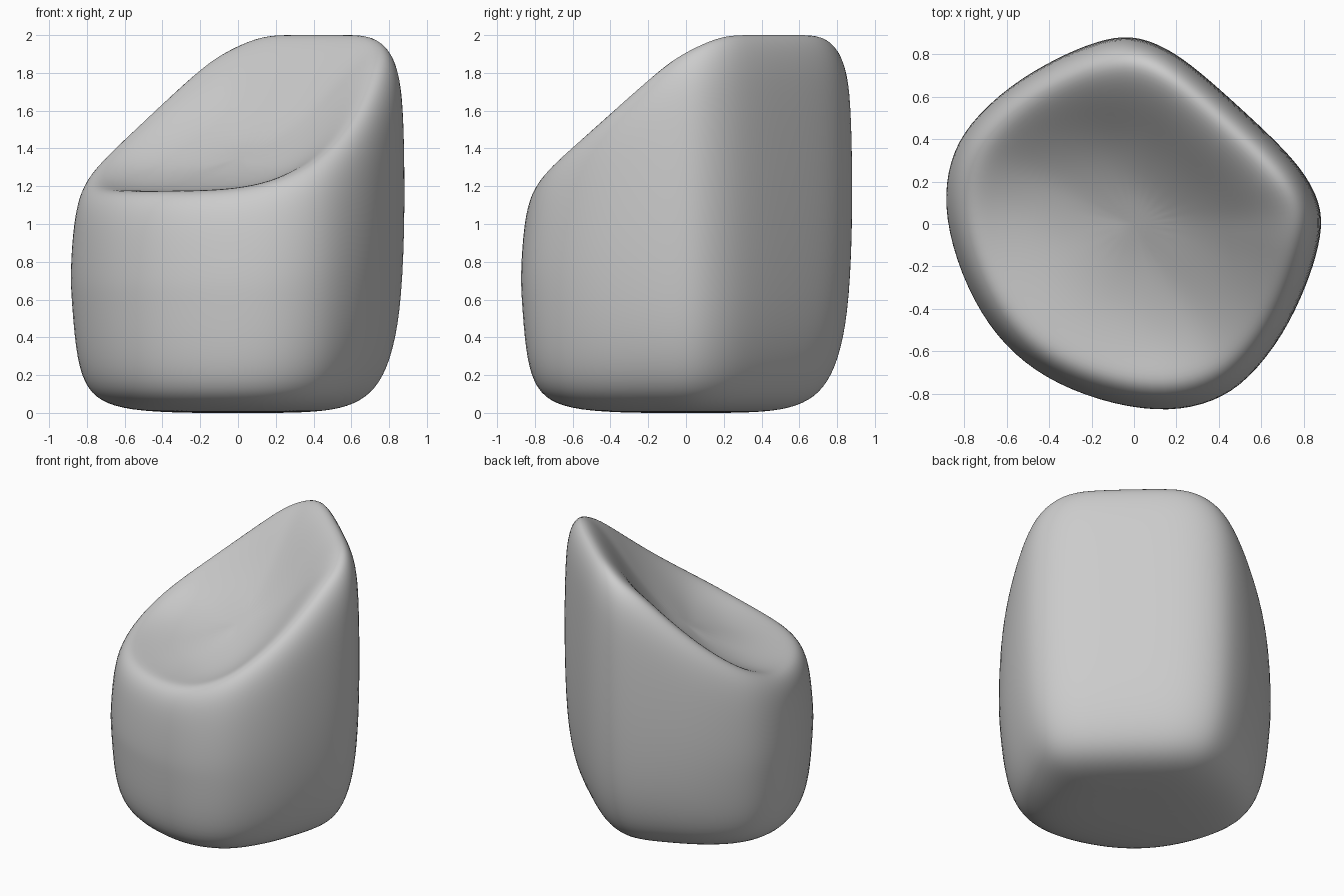
import bpy, bmesh, math

if "Cube" in bpy.data.objects:
    bpy.data.objects.remove(bpy.data.objects["Cube"])

# Half of the plan outline: u runs to the back of the seat, v sideways
half = [(.73, 0), (.728, .25), (.708, .44), (.64, .605), (.51, .70), (.34, .78),
        (.09, .86), (-.18, .88), (-.36, .83), (-.53, .71), (-.68, .50),
        (-.79, .24), (-.825, 0)]
outline = half + [(u, -v) for u, v in half[-2:0:-1]]
outline = [(u * 1.015, v * 1.015) for u, v in outline]

rim_curve = [(-.84, 1.175), (-.7, 1.18), (-.5, 1.225), (-.2, 1.37), (.1, 1.555),
             (.35, 1.745), (.52, 1.88), (.65, 1.955), (.71, 2.012), (.75, 2.018)]
seat_curve = [(-.8, 1.18), (-.5, 1.175), (-.3, 1.205), (-.1, 1.28), (.2, 1.475),
              (.45, 1.71), (.7, 1.98)]


def interp(curve, x):
    if x <= curve[0][0]:
        return curve[0][1]
    for (x0, y0), (x1, y1) in zip(curve, curve[1:]):
        if x <= x1:
            return y0 + (y1 - y0) * (x - x0) / (x1 - x0)
    return curve[-1][1]


bm = bmesh.new()
turn = math.radians(47.5)      # the seat faces diagonally


def to_world(u, v, z):
    c, s = math.cos(turn), math.sin(turn)
    return (u * c + v * s, u * s - v * c, z)


def ring(scale, height, taper=0):
    verts = []
    for u, v in outline:
        back = min(1, max(0, (u + .6) / .9))
        s = scale - taper * back
        verts.append(bm.verts.new(to_world(u * s, v * s, height(u, u * s))))
    return verts


rings = []
# Base and lower wall: scale, height, extra taper towards the back
for s, z, taper in [(.36, 0, 0), (.66, .014, .08), (.84, .06, .10), (.935, .155, .08),
                    (.98, .33, .045), (1, .6, .015)]:
    rings.append(ring(s, lambda u, su, z=z: z, taper))
# Upper wall, rolling over the sloping rim
rings.append(ring(1.005, lambda u, su: (.2 + interp(rim_curve, u)) / 2))
for s, drop in [(.996, .34), (.973, .16), (.932, .055), (.865, 0)]:
    rings.append(ring(s, lambda u, su, d=drop: interp(rim_curve, u) - d))
# Dished seat
for s, mix in [(.76, .22), (.62, .58), (.44, .88), (.22, 1)]:
    rings.append(ring(s, lambda u, su, m=mix:
                      interp(rim_curve, u) * (1 - m) + interp(seat_curve, su) * m))

n = len(outline)
for a, b in zip(rings, rings[1:]):
    for i in range(n):
        j = (i + 1) % n
        bm.faces.new((a[i], a[j], b[j], b[i]))
# Close the underside and the seat centre
for loop, z in ((rings[0], 0), (rings[-1], interp(seat_curve, 0))):
    centre = bm.verts.new((0, 0, z))
    for i in range(n):
        bm.faces.new((loop[i], loop[(i + 1) % n], centre))
bmesh.ops.recalc_face_normals(bm, faces=bm.faces)
for f in bm.faces:
    f.smooth = True

mesh = bpy.data.meshes.new("soft_armchair")
bm.to_mesh(mesh)
bm.free()
chair = bpy.data.objects.new("soft_armchair", mesh)
bpy.context.collection.objects.link(chair)
sub = chair.modifiers.new("smooth", 'SUBSURF')
sub.levels = sub.render_levels = 2
